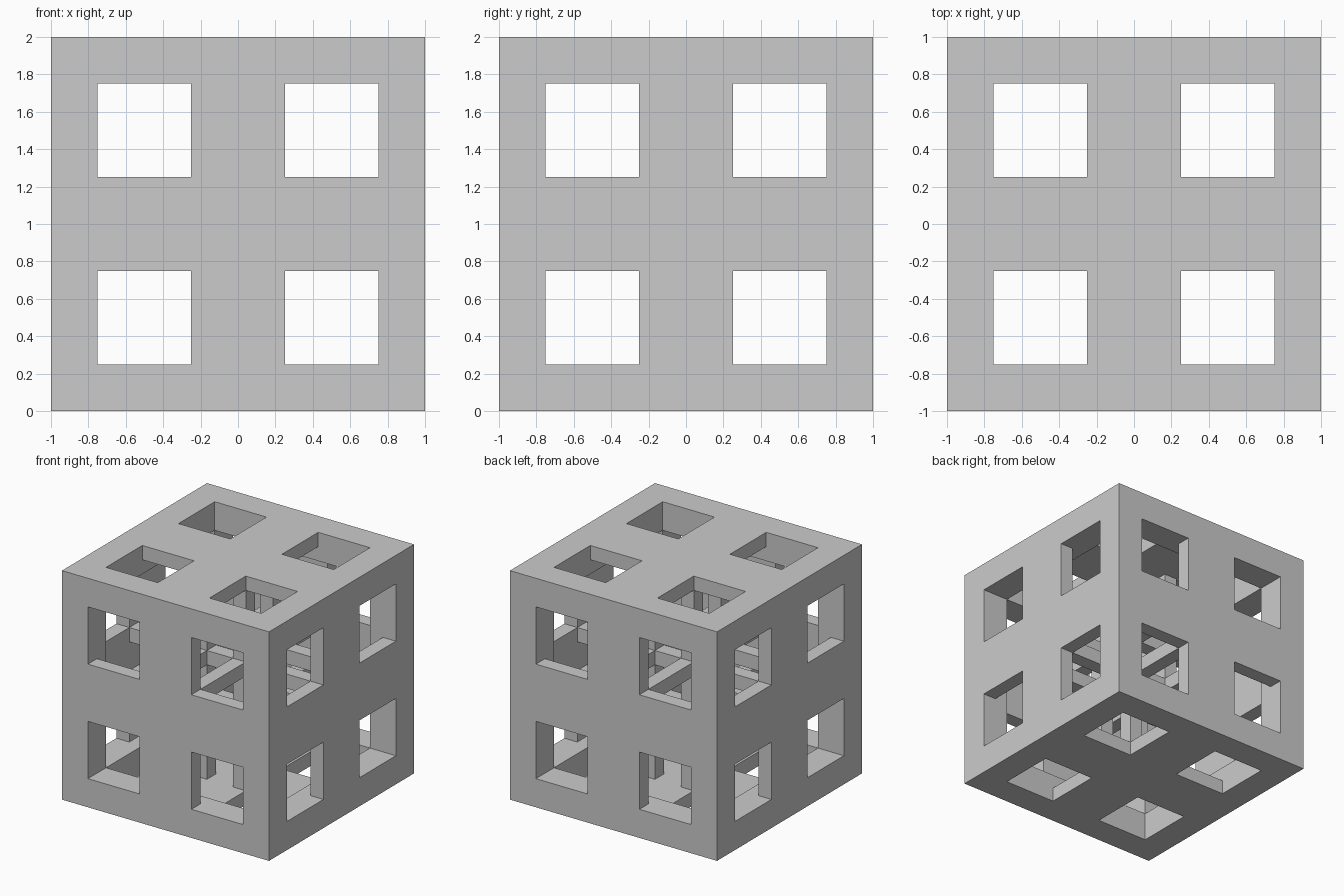
import bpy
import bmesh
from mathutils import Vector

cube = bpy.data.objects.get("Cube")
if cube:
    bpy.data.objects.remove(cube, do_unlink=True)

# One plain grey for everything
grey = bpy.data.materials.new("plain grey")
grey.use_nodes = True
colour = (0.6, 0.6, 0.6, 1)
grey.diffuse_color = colour
grey.node_tree.nodes["Principled BSDF"].inputs["Base Color"].default_value = colour

# Planes that divide the block along each axis
HALF = [0.125, 0.25, 0.75, 0.875, 1.0]
CUTS = [-v for v in reversed(HALF)] + HALF
CELLS = len(CUTS) - 1


def part_at(index):
    """Name the part that fills a grid cell, or None where it is open."""
    if min(index) < 0 or max(index) >= CELLS:
        return None
    d = [abs(CUTS[i] + CUTS[i + 1]) / 2 for i in index]
    # square bars along the twelve outer edges
    if sum(v > 0.75 for v in d) >= 2:
        return "outer_frame"
    # thin cross-shaped panel on each face, leaving four windows
    if max(d) > 0.875:
        return "face_crosses" if sorted(d)[0] < 0.25 else None
    # bundles of four slim bars running along each axis through the centre
    if sum(0.125 < v < 0.25 for v in d) >= 2:
        return "inner_bars"
    return None


def add_side(bm, index, axis, side):
    """Add the outward face of a cell on one side of an axis."""
    u, v = (axis + 1) % 3, (axis + 2) % 3
    corners = []
    for a, b in ((0, 0), (1, 0), (1, 1), (0, 1)):
        p = Vector((0, 0, 1))
        p[axis] += CUTS[index[axis] + side]
        p[u] += CUTS[index[u] + a]
        p[v] += CUTS[index[v] + b]
        corners.append(bm.verts.new(p))
    bm.faces.new(corners if side else corners[::-1])


def build_part(name):
    bm = bmesh.new()
    span = range(CELLS)
    for index in ((i, j, k) for i in span for j in span for k in span):
        if part_at(index) != name:
            continue
        for axis in range(3):
            for side in (0, 1):
                beside = list(index)
                beside[axis] += 1 if side else -1
                if part_at(beside) is None:
                    add_side(bm, index, axis, side)
    # weld the cells and merge their flat neighbours
    bmesh.ops.remove_doubles(bm, verts=bm.verts[:], dist=0.001)
    bmesh.ops.dissolve_limit(bm, angle_limit=0.01, verts=bm.verts[:], edges=bm.edges[:])
    mesh = bpy.data.meshes.new(name)
    bm.to_mesh(mesh)
    bm.free()
    mesh.materials.append(grey)
    bpy.context.collection.objects.link(bpy.data.objects.new(name, mesh))


for part in ("outer_frame", "face_crosses", "inner_bars"):
    build_part(part)
